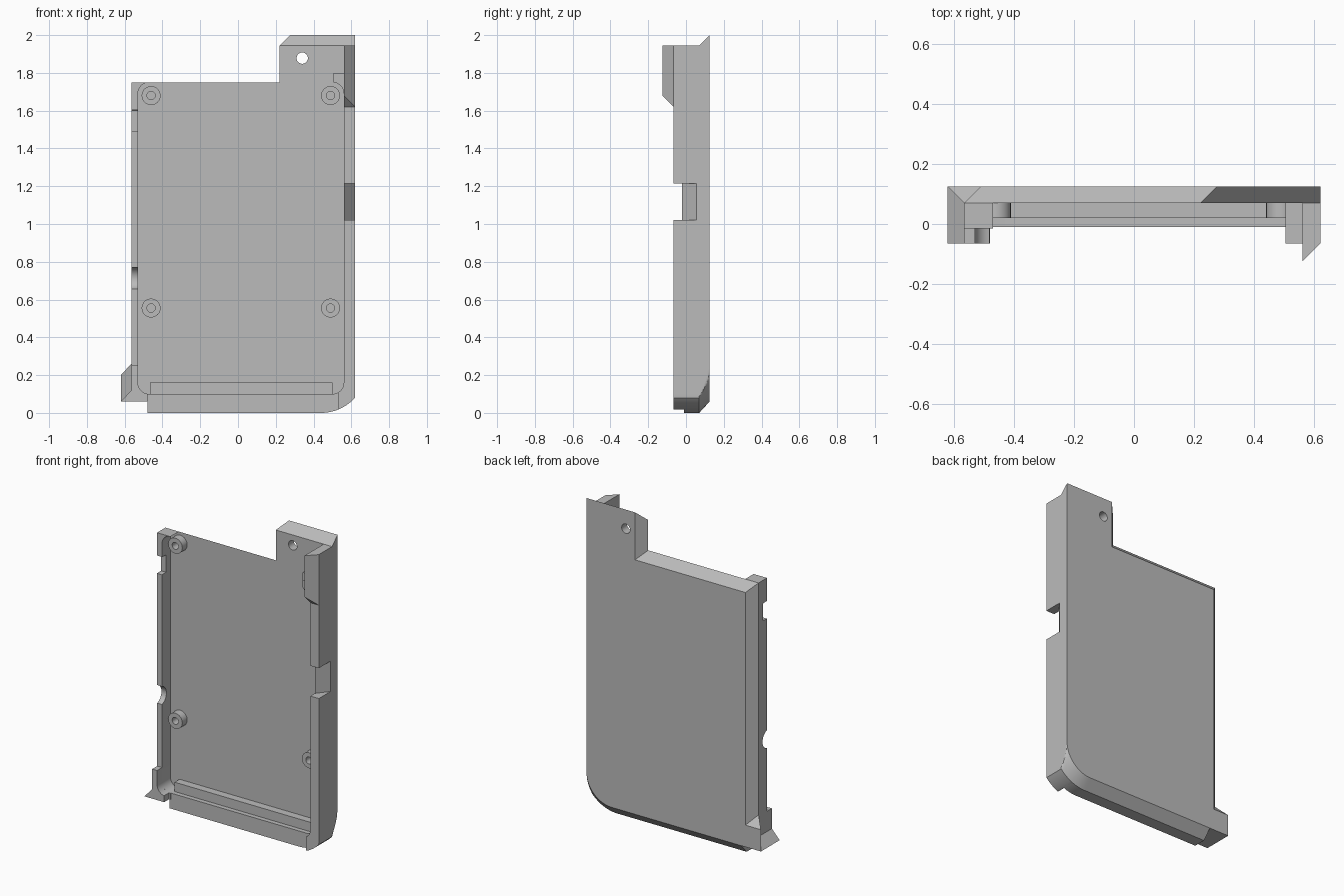
import bpy, bmesh, math

cube = bpy.data.objects.get("Cube")
if cube:
    bpy.data.objects.remove(cube, do_unlink=True)

mat = bpy.data.materials.new("plain_grey")
mat.use_nodes = True
GREY = (0.5, 0.5, 0.5, 1)
mat.diffuse_color = GREY
mat.node_tree.nodes["Principled BSDF"].inputs["Base Color"].default_value = GREY

BACK, FLOOR, RIM = 0.125, 0.07, -0.065   # depths of the tray
OUT, IN_R, IN_L, SIDE_L = 0.62, 0.56, -0.53, -0.565
CH = 0.055                               # chamfer size


def finish(name, bm):
    bmesh.ops.remove_doubles(bm, verts=bm.verts, dist=1e-5)
    bmesh.ops.recalc_face_normals(bm, faces=bm.faces)
    mesh = bpy.data.meshes.new(name)
    bm.to_mesh(mesh)
    bm.free()
    obj = bpy.data.objects.new(name, mesh)
    bpy.context.collection.objects.link(obj)
    mesh.materials.append(mat)
    return obj


def loft(name, layers):
    """Join matching (x, z) outlines, given as (depth, outline) pairs."""
    bm = bmesh.new()
    rings = [[bm.verts.new((x, y, z)) for x, z in pts] for y, pts in layers]
    for a, b in zip(rings, rings[1:]):
        for i in range(len(a)):
            bm.faces.new((a[i - 1], a[i], b[i], b[i - 1]))
    bm.faces.new(rings[0])
    bm.faces.new(rings[-1])
    return finish(name, bm)


def prism(name, pts, y0, y1):
    return loft(name, [(y0, pts), (y1, pts)])


def hull(name, pts):
    bm = bmesh.new()
    for p in pts:
        bm.verts.new(p)
    res = bmesh.ops.convex_hull(bm, input=bm.verts)
    junk = [g for g in res["geom_interior"] if isinstance(g, bmesh.types.BMVert)]
    bmesh.ops.delete(bm, geom=junk, context="VERTS")
    bmesh.ops.dissolve_limit(bm, angle_limit=0.01, verts=bm.verts, edges=bm.edges)
    return finish(name, bm)


def arc(cx, cz, r, a0, a1, n=10):
    angles = [math.radians(a0 + (a1 - a0) * i / n) for i in range(n + 1)]
    return [(cx + r * math.cos(a), cz + r * math.sin(a)) for a in angles]


def circle(cx, cz, r, n=32):
    return arc(cx, cz, r, 0, 360, n)[:-1]


def cut(obj, cutter):
    mod = obj.modifiers.new("cut", "BOOLEAN")
    mod.operation, mod.solver, mod.object = "DIFFERENCE", "EXACT", cutter
    bpy.context.view_layer.objects.active = obj
    bpy.ops.object.modifier_apply(modifier=mod.name)
    bpy.data.objects.remove(cutter, do_unlink=True)


def outer_corner(t):
    """Bottom corner arc, trimmed flush with the outer side."""
    return [(min(x, OUT), z) for x, z in arc(0.44, 0.24, 0.24 - 0.06 * t, -90, 0, 28)]


def plate_outline(t):
    c = CH * t
    return [(-0.48, 0.06), (-0.48, 0.06 * t)] + outer_corner(t) + [
        (OUT, 1.945 + c), (0.22 + c, 1.945 + c), (0.22 + c, 1.75 - c),
        (SIDE_L + c, 1.75 - c), (SIDE_L + c, 0.06)]


# Back plate with chamfered rim and drilled tab
steps = 8
plate = loft("back_plate", [(FLOOR + CH * i / steps, plate_outline(i / steps))
                            for i in range(steps + 1)])
cut(plate, prism("tab_drill", circle(0.34, 1.878, 0.03), 0, 0.2))

# Right wall with sloped notch
corner = [p for p in outer_corner(0) if p[0] > 0.53]
fillet_r = arc(0.5, 0.16, 0.06, -90, 0)
right_wall = prism("right_wall",
                   [(0.53, 0.018)] + corner + [(OUT, 1.945), (IN_R, 1.945)]
                   + arc(0.5, 0.16, 0.06, 0, -60), RIM, FLOOR)
notch = [(0.54, -0.2), (0.54, -0.045), (0.64, 0.08), (0.64, -0.2)]
cut(right_wall, hull("notch_cutter", [(x, y, z) for x, y in notch for z in (1.02, 1.215)]))

# Inner block beside the tab, with the rounded pocket corner
prism("tab_block", [(IN_R, 1.8), (0.505, 1.8)] + arc(0.5, 1.69, 0.06, 85, 0), RIM, FLOOR)

# Sloped clip on the right wall
hull("side_clip", [(IN_R, RIM, 1.945), (IN_R, -0.125, 1.945), (OUT, RIM, 1.945),
                   (IN_R, -0.125, 1.68), (OUT, RIM, 1.62), (IN_R, RIM, 1.62)])

# Bottom lip and inner ridge
prism("bottom_lip", [(-0.48, 0.1), (-0.48, 0)] + outer_corner(0)[:-1]
      + [(OUT, 0.16)] + fillet_r[::-1], -0.01, FLOOR)
prism("bottom_ridge", [(-0.465, 0.09), (0.5, 0.09), (0.5, 0.16), (-0.465, 0.16)], 0.02, FLOOR)

# Left wall with a square and a round notch
left_wall = prism("left_wall",
                  [(SIDE_L, 0.06), (-0.47, 0.06)] + arc(-0.47, 0.16, 0.06, 270, 180)
                  + arc(-0.47, 1.69, 0.06, 180, 90) + [(SIDE_L, 1.75)], -0.015, FLOOR)
sides = (-0.6, -0.5)
cut(left_wall, hull("square_notch", [(x, y, z) for x in sides for y, z in
                                     ((0.025, 1.49), (0.025, 1.6), (-0.1, 1.485), (-0.1, 1.61))]))
cut(left_wall, hull("round_notch", [(x, y, z) for x in sides
                                    for y, z in circle(-0.03, 0.713, 0.06)]))

# Flared foot at the lower left
prism("foot_block", [(SIDE_L, 0.06), (-0.48, 0.06)] + arc(-0.47, 0.16, 0.06, 260, 180)
      + [(IN_L, 0.25), (SIDE_L, 0.25)], RIM, FLOOR)
hull("foot_side_flare", [(x, y, z) for x, y, top in
                         ((SIDE_L, FLOOR, 0.26), (-OUT, BACK, 0.2), (-0.51, BACK, 0.2))
                         for z in (0.06, top)])
prism("foot_base_flare", [(SIDE_L, 0.12), (-OUT, 0.06), (-0.48, 0.06), (-0.51, 0.1)], RIM, BACK)

# Screw posts
for side, x in (("left", -0.46), ("right", 0.49)):
    for level, z in (("lower", 0.555), ("upper", 1.68)):
        post = prism(f"{level}_{side}_post", circle(x, z, 0.05), 0.02, FLOOR)
        cut(post, prism("post_drill", circle(x, z, 0.022), 0, 0.1))

# Smooth the round surfaces, keep the edges sharp
for obj in bpy.context.scene.objects:
    obj.select_set(obj.type == "MESH")
bpy.context.view_layer.objects.active = plate
bpy.ops.object.shade_smooth_by_angle(angle=math.radians(25))
